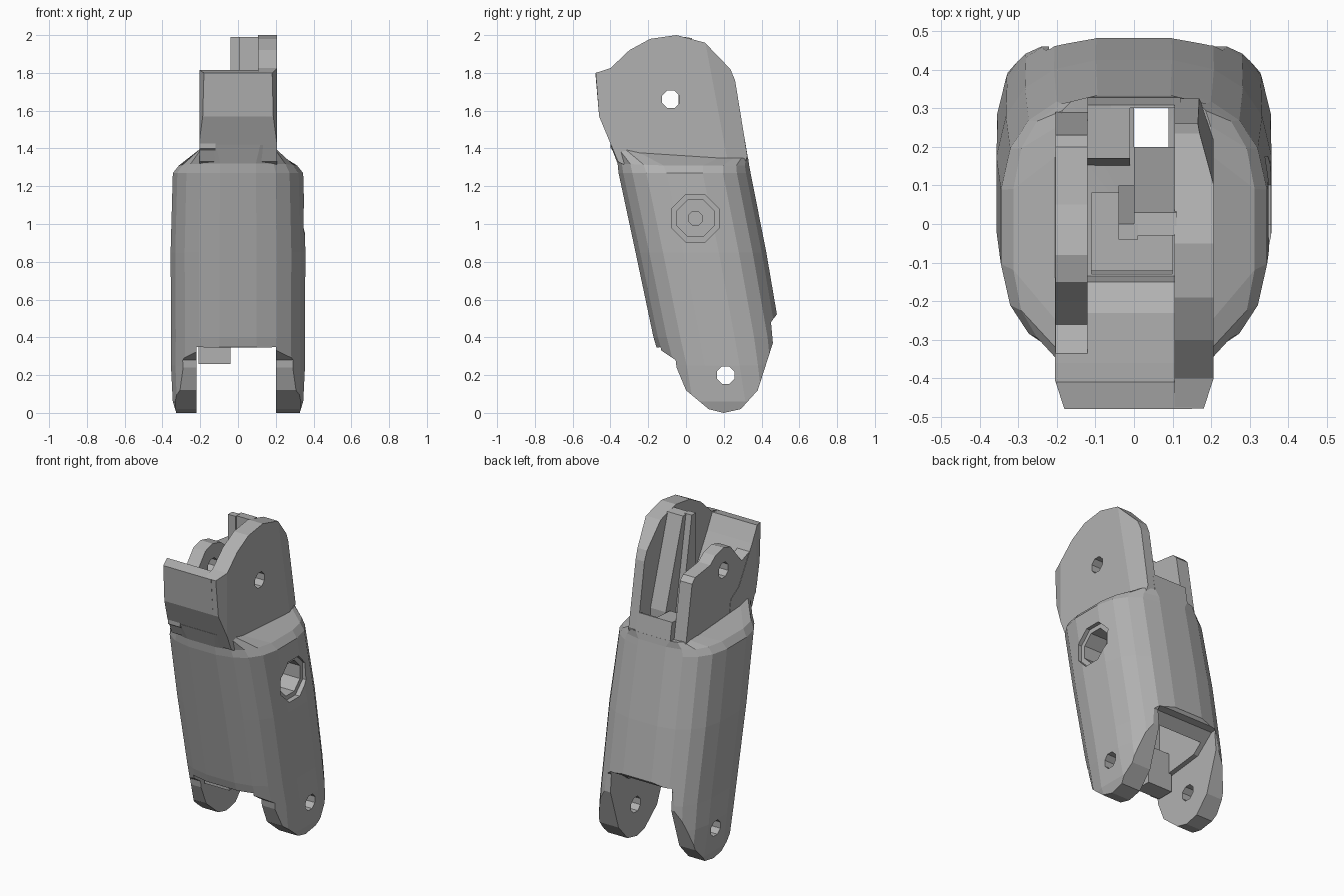
import bpy, bmesh, math

old = bpy.data.objects.get("Cube")
if old:
    bpy.data.objects.remove(old, do_unlink=True)

# Single material
grey = bpy.data.materials.new("plain_grey")
grey.use_nodes = True
tone = (0.44, 0.44, 0.44, 1)
grey.diffuse_color = tone
grey.node_tree.nodes["Principled BSDF"].inputs["Base Color"].default_value = tone


def finish(name, bm):
    bmesh.ops.recalc_face_normals(bm, faces=bm.faces)
    mesh = bpy.data.meshes.new(name)
    bm.to_mesh(mesh)
    bm.free()
    mesh.materials.append(grey)
    obj = bpy.data.objects.new(name, mesh)
    bpy.context.collection.objects.link(obj)
    return obj


def prism(name, profile, x0, x1):
    """Side profile in (y, z) extruded from x0 to x1."""
    bm = bmesh.new()
    face = bm.faces.new([bm.verts.new((x0, y, z)) for y, z in profile])
    out = bmesh.ops.extrude_face_region(bm, geom=[face])
    verts = [v for v in out["geom"] if isinstance(v, bmesh.types.BMVert)]
    bmesh.ops.translate(bm, verts=verts, vec=(x1 - x0, 0, 0))
    return finish(name, bm)


def circle(y, z, r, n=8):
    return [(y + r * math.cos((i + .5) * math.tau / n),
             z + r * math.sin((i + .5) * math.tau / n)) for i in range(n)]


def box(name, x0, x1, y0, y1, z0, z1):
    return prism(name, [(y0, z0), (y1, z0), (y1, z1), (y0, z1)], x0, x1)


def combine(obj, cutter, op='DIFFERENCE'):
    mod = obj.modifiers.new("shape", 'BOOLEAN')
    mod.operation, mod.object, mod.solver = op, cutter, 'EXACT'
    deps = bpy.context.evaluated_depsgraph_get()
    mesh = bpy.data.meshes.new_from_object(obj.evaluated_get(deps))
    obj.modifiers.clear()
    obj.data = mesh
    bpy.data.objects.remove(cutter, do_unlink=True)


def trim(obj, point, normal):
    """Slice a corner off and close the cut."""
    bm = bmesh.new()
    bm.from_mesh(obj.data)
    cut = bmesh.ops.bisect_plane(bm, geom=bm.verts[:] + bm.edges[:] + bm.faces[:],
                                 plane_co=point, plane_no=normal, clear_outer=True)
    edges = [e for e in cut["geom_cut"] if isinstance(e, bmesh.types.BMEdge)]
    bmesh.ops.holes_fill(bm, edges=edges)
    bm.to_mesh(obj.data)
    bm.free()


def power(v, p):
    return math.copysign(abs(v) ** p, v)


# Leaning sleeve: rings of (z, front y, back y, half width, squareness, front rise)
rings = [(-.03, -.06, .52, .32, .6, 0), (.06, -.08, .52, .348, .62, 0),
         (.25, -.13, .515, .358, .68, 0), (.4, -.175, .505, .357, .7, 0),
         (.85, -.27, .428, .36, .7, 0), (1.27, -.36, .345, .348, .7, 0),
         (1.31, -.365, .337, .315, .65, .01), (1.35, -.402, .33, .206, .3, .07)]
N = 20
bm = bmesh.new()
loops = []
for z, front, back, hx, p, rise in rings:
    loop = []
    for i in range(N):
        t = (i + .5) * math.tau / N
        fy = power(math.sin(t), p)
        y = (front + back) / 2 + fy * (back - front) / 2
        lift = rise * max(0, (-fy - .3) / .7)
        loop.append(bm.verts.new((hx * power(math.cos(t), p), y, z + lift)))
    loops.append(loop)
for a, b in zip(loops, loops[1:]):
    for i in range(N):
        j = (i + 1) % N
        bm.faces.new((a[i], a[j], b[j], b[i]))
bm.faces.new(loops[0])
mid = bm.verts.new((0, 0, 1.31))
for i in range(N):
    bm.faces.new((loops[-1][i], loops[-1][(i + 1) % N], mid))
body = finish("sleeve_body", bm)

# Trim to the side outline, which shapes the rounded leg ends
outline = [(-.7, 1.7), (-.7, .35), (-.16, .35), (-.055, .28), (-.05, .24), (0, .12),
           (.12, .02), (.2, 0), (.29, .02), (.38, .12), (.46, .37), (.45, .48),
           (.48, .52), (.7, .6), (.7, 1.7)]
combine(body, prism("outline_helper", outline, -.6, .6), 'INTERSECT')

# Fork gap, hollow, shaft and top pit
gap = [(-.6, -.1), (.7, -.1), (.7, .52), (.42, .5), (.3, .4), (-.16, .345), (-.6, .345)]
combine(body, prism("gap_cutter", gap, -.22, .2))
combine(body, box("hollow_cutter", -.19, .18, 0, .36, .3, .75))
combine(body, box("shaft_cutter", 0, .09, .2, .3, .5, 1.7))
combine(body, box("pit_cutter", -.11, .1, -.13, .08, 1.12, 1.7))

# Leg pin holes and the side socket
combine(body, prism("pin_cutter", circle(.21, .2, .05), -.6, .6))
combine(body, prism("socket_rim_cutter", circle(.05, 1.03, .135), .325, .5))
combine(body, prism("socket_cutter", circle(.05, 1.03, .105), .2, .5))
combine(body, prism("socket_hole_cutter", circle(.05, 1.03, .04), .13, .5))

# Tall left cheek plate
cheek = [(-.36, 1.33), (-.46, 1.57), (-.478, 1.8), (-.4, 1.825), (-.3, 1.92), (-.19, 1.98),
         (-.05, 2), (.1, 1.96), (.235, 1.82), (.26, 1.76), (.325, 1.36), (.29, 1.25), (-.2, 1.25)]
plate = prism("left_cheek", cheek, .105, .206)

# Low right lug with a rounded top
lug_side = [(-.4, 1.4), (-.4, 1.75), (-.34, 1.68), (-.26, 1.65), (-.2, 1.72), (-.15, 1.78),
            (-.08, 1.8), (0, 1.78), (.05, 1.74), (.2, 1.72), (.23, 1.69), (.29, 1.34),
            (.25, 1.25), (-.2, 1.25)]
lug = prism("right_lug", lug_side, -.12, -.203)
for part in (plate, lug):
    combine(part, prism("pin_cutter", circle(-.08, 1.66, .05), -.5, .5))

# Front wall, sloping inward to the floor
wall_side = [(-.36, 1.33), (-.46, 1.57), (-.48, 1.8), (-.41, 1.815), (-.36, 1.72),
             (-.23, 1.5), (-.15, 1.45), (-.12, 1.25)]
wall = prism("front_wall", wall_side, -.205, .15)

# Soften the outer corners of the head
trim(plate, (.206, .17, 1.6), (.95, .32, .06))
for part, side in ((plate, 1), (wall, -1)):
    trim(part, (side * .203, -.41, 1.6), (side * .95, -.31, 0))

# Inner rib beside the tall cheek, with a thin fin
rib = [(-.03, 1.25), (-.03, 1.99), (.03, 1.985), (.2, 1.45), (.2, 1.25)]
prism("inner_rib", rib, 0, .11)
prism("thin_fin", [(-.04, 1.3), (-.04, 1.99), (0, 1.99), (.1, 1.42), (.1, 1.3)], -.04, .01)

# Back lip closing the head behind the rib
prism("back_lip", [(.3, 1.25), (.3, 1.46), (.309, 1.46), (.328, 1.35), (.32, 1.25)], -.06, .12)
prism("back_step", [(.14, 1.25), (.17, 1.45), (.309, 1.46), (.328, 1.35), (.32, 1.25)], -.12, -.01)

# Stop block inside the fork
box("fork_stop", -.21, -.04, -.03, .08, .26, .5)
